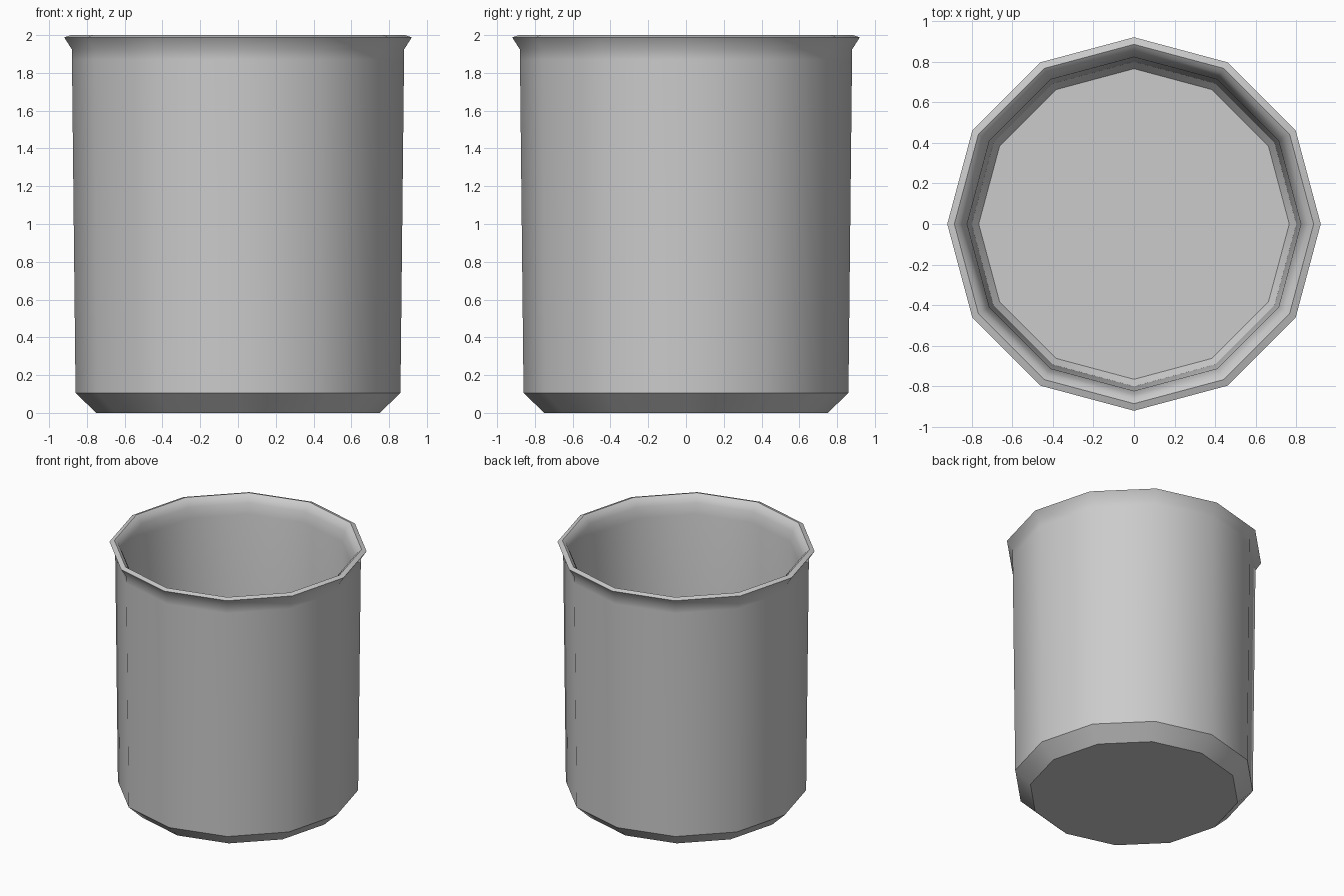
import bpy, bmesh, math

if "Cube" in bpy.data.objects:
    bpy.data.objects.remove(bpy.data.objects["Cube"])

SIDES = 12
# Closed cross-section (radius, height): base, outer wall, lip, rounded rim, inner wall, floor
PROFILE = [(0.75, 0.0), (0.86, 0.105), (0.879, 1.87), (0.88, 1.925), (0.92, 1.988),
           (0.885, 2.0), (0.86, 1.982), (0.84, 1.94), (0.822, 1.86),
           (0.80, 0.105), (0.765, 0.06)]

bm = bmesh.new()
rings = []
for r, z in PROFILE:
    rings.append([bm.verts.new((r * math.cos(math.tau * i / SIDES),
                                r * math.sin(math.tau * i / SIDES), z))
                  for i in range(SIDES)])

# Walls and lip
for a, b in zip(rings, rings[1:]):
    for i in range(SIDES):
        j = (i + 1) % SIDES
        bm.faces.new((a[i], a[j], b[j], b[i]))

# Underside and inner floor
bm.faces.new(rings[0][::-1])
bm.faces.new(rings[-1])
bmesh.ops.recalc_face_normals(bm, faces=bm.faces)

mesh = bpy.data.meshes.new("beaker")
bm.to_mesh(mesh)
bm.free()
beaker = bpy.data.objects.new("beaker", mesh)
bpy.context.collection.objects.link(beaker)

# Smooth around the sides and rim, sharp at the chamfers
bpy.context.view_layer.objects.active = beaker
beaker.select_set(True)
bpy.ops.object.shade_smooth_by_angle(angle=math.radians(36))
